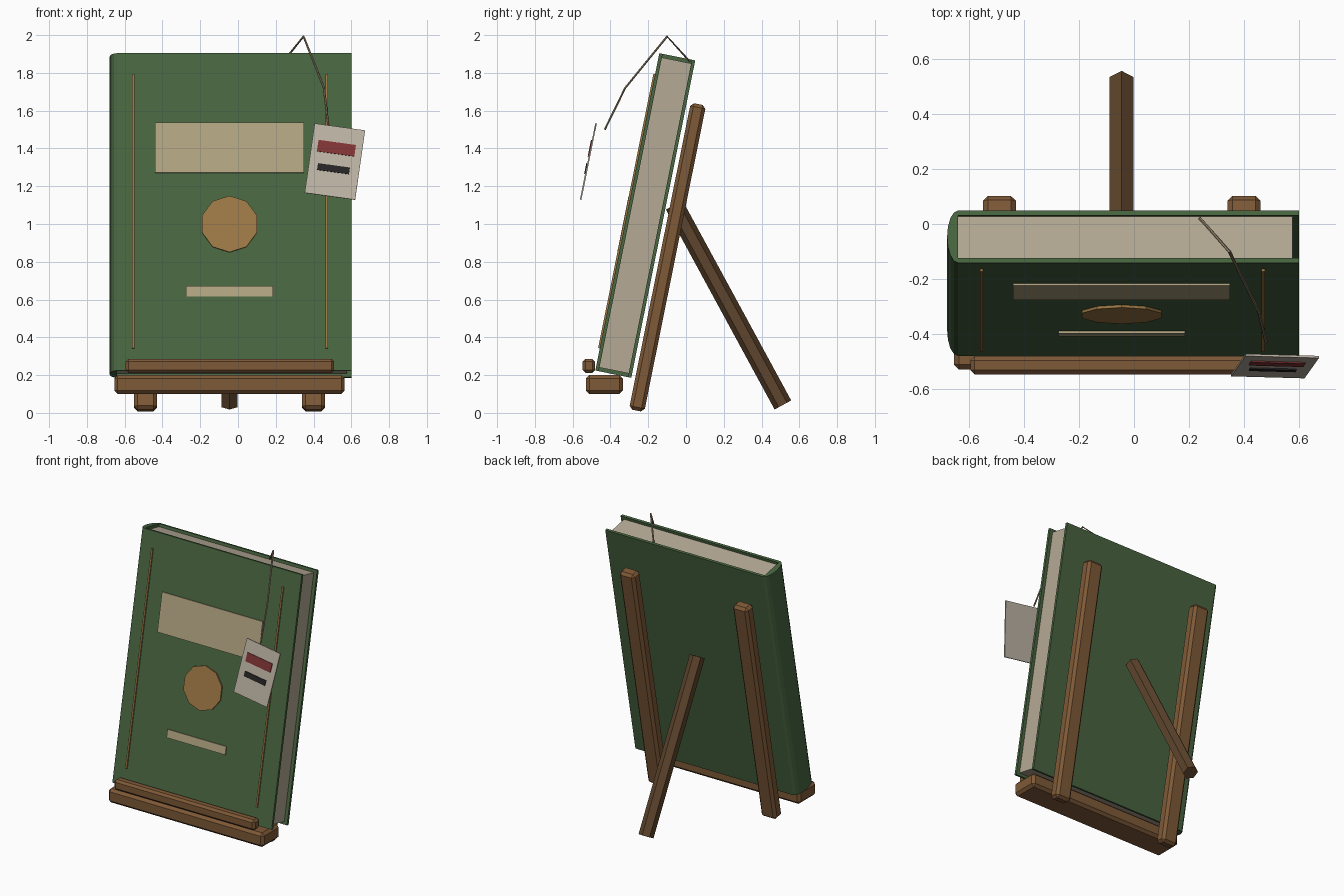
import bpy, bmesh
from math import sin, cos, pi, radians
from mathutils import Matrix, Vector

if "Cube" in bpy.data.objects:
    bpy.data.objects.remove(bpy.data.objects["Cube"])


def material(name, rgb):
    m = bpy.data.materials.new(name)
    m.diffuse_color = (*rgb, 1)
    m.use_nodes = True
    m.node_tree.nodes["Principled BSDF"].inputs["Base Color"].default_value = m.diffuse_color
    return m


GREEN = material("green_cloth", (0.065, 0.13, 0.052))
PAPER = material("paper", (0.46, 0.40, 0.30))
LABEL = material("label_cream", (0.44, 0.37, 0.22))
GOLD = material("gold", (0.34, 0.19, 0.06))
WOOD = material("wood", (0.21, 0.10, 0.038))
DARK_WOOD = material("dark_wood", (0.11, 0.058, 0.025))
CARD = material("tag_card", (0.50, 0.45, 0.37))
RED = material("red_ink", (0.22, 0.035, 0.035))
BLACK = material("black_ink", (0.02, 0.018, 0.018))
CORD = material("cord", (0.27, 0.21, 0.13))

TILT = Matrix.Rotation(radians(-11.4), 4, 'X')
BOOK = Matrix.Translation((-0.04, -0.385, 0.205)) @ TILT   # book frame, bottom centre


def finish(name, bm, mat, frame):
    bmesh.ops.recalc_face_normals(bm, faces=bm.faces[:])
    me = bpy.data.meshes.new(name)
    bm.to_mesh(me)
    bm.free()
    me.materials.append(mat)
    ob = bpy.data.objects.new(name, me)
    ob.matrix_world = frame
    bpy.context.collection.objects.link(ob)
    return ob


def box(name, centre, size, mat, frame=Matrix(), bevel=0):
    bm = bmesh.new()
    bmesh.ops.create_cube(bm, size=1, matrix=Matrix.Translation(centre) @ Matrix.Diagonal((*size, 1)))
    if bevel:
        bmesh.ops.bevel(bm, geom=bm.edges[:], offset=bevel, segments=1, affect='EDGES')
    return finish(name, bm, mat, frame)


def prism(name, profile, height, mat, frame):
    bm = bmesh.new()
    face = bm.faces.new([bm.verts.new((x, y, 0)) for x, y in profile])
    ext = bmesh.ops.extrude_face_region(bm, geom=[face])
    bmesh.ops.translate(bm, vec=(0, 0, height),
                        verts=[v for v in ext["geom"] if isinstance(v, bmesh.types.BMVert)])
    return finish(name, bm, mat, frame)


def ring(n, r):
    return [(r * sin(2 * pi * i / n), r * cos(2 * pi * i / n)) for i in range(n)]


# Book: two boards, rounded spine, recessed page block
H, T, B = 1.714, 0.194, 0.018
for name, side in (("front_cover", -1), ("back_cover", 1)):
    box(name, (0.02, side * (T - B) / 2, H / 2), (1.24, B, H), GREEN, BOOK)
box("pages", (0.008, 0, H / 2), (1.216, T - 2 * B, H - 0.04), PAPER, BOOK)
spine = [(-0.6 - 0.04 * sin(pi * i / 8), -T / 2 * cos(pi * i / 8)) for i in range(9)]
prism("spine", spine, H, GREEN, BOOK)

# Cover decoration
FACE = -T / 2 - 0.003
for name, x in (("left_rule", -0.515), ("right_rule", 0.51)):
    box(name, (x, FACE, 0.86), (0.012, 0.012, 1.48), GOLD, BOOK)
box("title_label", (-0.005, FACE, 1.202), (0.79, 0.01, 0.27), LABEL, BOOK)
box("lower_label", (-0.005, FACE, 0.427), (0.46, 0.01, 0.056), LABEL, BOOK)
prism("round_emblem", ring(10, 0.152), 0.012, GOLD,
      BOOK @ Matrix.Translation((-0.005, -T / 2 + 0.002, 0.79)) @ Matrix.Rotation(pi / 2, 4, 'X'))

# Easel: ledge, lip, two leaning legs and a hexagonal prop
box("ledge", (-0.045, -0.432, 0.15), (1.22, 0.195, 0.10), WOOD, bevel=0.018)
box("ledge_lip", (-0.043, -0.514, 0.249), (1.105, 0.066, 0.074), WOOD, bevel=0.015)
LEG = Matrix.Translation((0, -0.262, 0.01)) @ TILT
for name, x in (("left_leg", -0.49), ("right_leg", 0.40)):
    box(name, (x, 0, 0.83), (0.12, 0.082, 1.655), WOOD, LEG, bevel=0.018)
foot, head = Vector((-0.045, 0.513, 0.042)), Vector((-0.045, -0.062, 1.10))
d = (head - foot).normalized()
x_axis = Vector((1, 0, 0))
prop = Matrix((x_axis, d.cross(x_axis), d)).transposed().to_4x4()
prism("back_prop", ring(6, 0.05), (head - foot).length, DARK_WOOD, Matrix.Translation(foot) @ prop)

# Hanging tag with two printed bars
TAG = Matrix.Translation((0.513, -0.517, 1.33)) @ TILT @ Matrix.Rotation(radians(8), 4, 'Y')
box("tag", (0, 0, 0), (0.27, 0.008, 0.378), CARD, TAG)
box("tag_red_bar", (-0.002, -0.005, 0.072), (0.2, 0.008, 0.062), RED, TAG)
box("tag_black_bar", (-0.002, -0.005, -0.04), (0.17, 0.008, 0.036), BLACK, TAG)

# Bookmark cord from the page block over the cover
path = [(0.24, 0.02, 1.86), (0.347, -0.10, 1.993), (0.455, -0.322, 1.72), (0.48, -0.43, 1.50)]
bm = bmesh.new()
loops = []
for i, p in enumerate(path):
    t = (Vector(path[min(i + 1, 3)]) - Vector(path[max(i - 1, 0)])).normalized()
    a = t.cross(Vector((1, 0, 0))).normalized()
    b = t.cross(a)
    loops.append([bm.verts.new(Vector(p) + a * u + b * v) for u, v in ring(6, 0.006)])
for l0, l1 in zip(loops, loops[1:]):
    for k in range(6):
        bm.faces.new((l0[k], l0[(k + 1) % 6], l1[(k + 1) % 6], l1[k]))
bm.faces.new(loops[0])
bm.faces.new(loops[-1])
finish("bookmark_cord", bm, CORD, Matrix())
